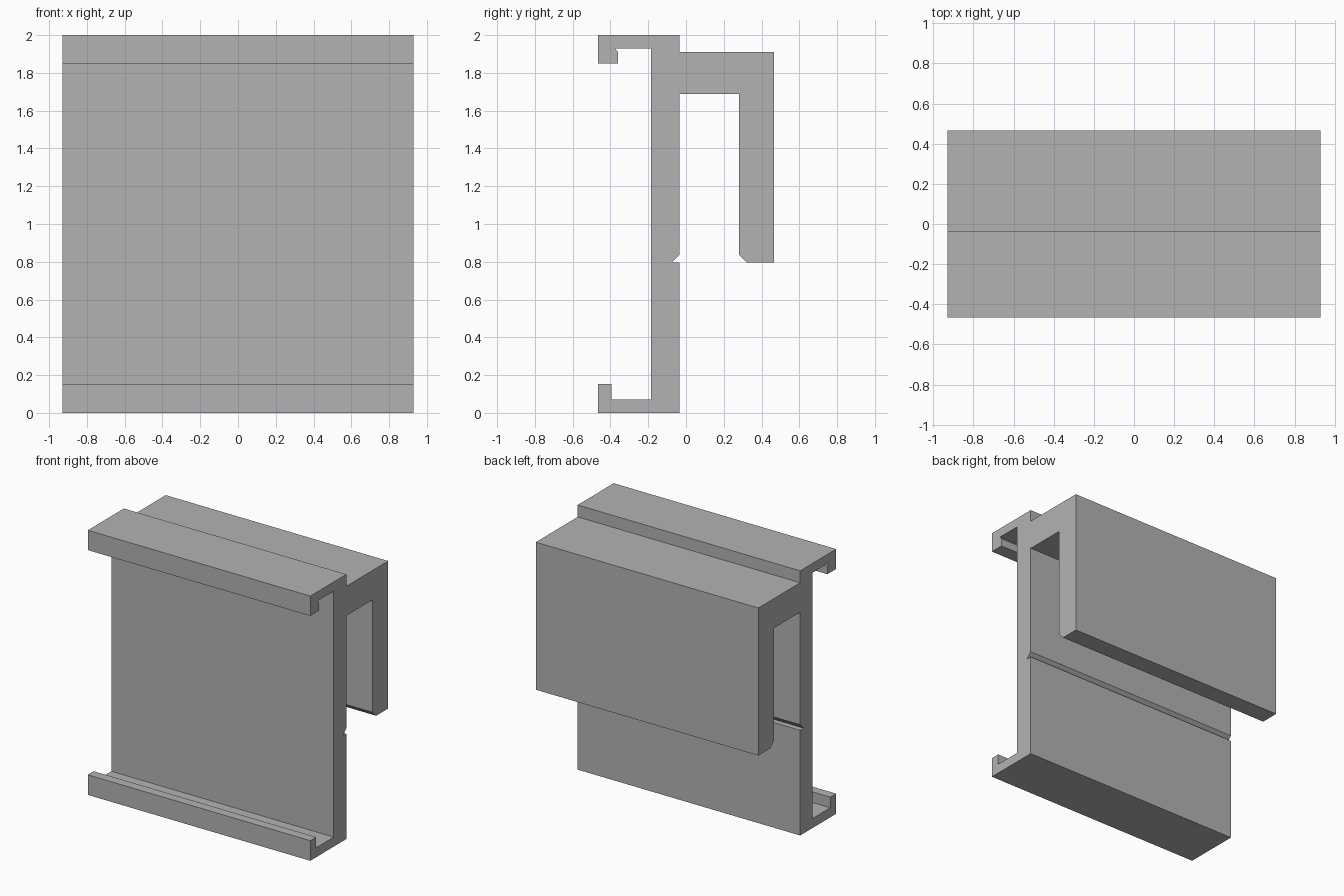
import bpy
import bmesh

cube = bpy.data.objects.get("Cube")
if cube:
    bpy.data.objects.remove(cube, do_unlink=True)

HALF_WIDTH = 0.93

# Plain grey material
grey = bpy.data.materials.new("grey plastic")
grey.use_nodes = True
colour = (0.45, 0.45, 0.45, 1)
grey.diffuse_color = colour
grey.node_tree.nodes["Principled BSDF"].inputs["Base Color"].default_value = colour

# Side outline (y, z), built section by section
lower_channel = [(-0.035, 0), (-0.465, 0), (-0.465, 0.152), (-0.395, 0.152),
                 (-0.395, 0.072), (-0.185, 0.072)]
upper_channel = [(-0.185, 1.93), (-0.375, 1.93), (-0.36, 1.91), (-0.36, 1.85),
                 (-0.465, 1.85), (-0.465, 2), (-0.035, 2)]
rear_hook = [(-0.035, 1.91), (0.465, 1.91), (0.465, 0.795), (0.322, 0.795),
             (0.28, 0.837), (0.28, 1.687), (-0.035, 1.687)]
back_notch = [(-0.035, 0.837), (-0.077, 0.795), (-0.035, 0.795)]
outline = lower_channel + upper_channel + rear_hook + back_notch

# Extrude the outline along the width
bm = bmesh.new()
side = bm.faces.new([bm.verts.new((-HALF_WIDTH, y, z)) for y, z in outline])
result = bmesh.ops.extrude_face_region(bm, geom=[side])
moved = [v for v in result["geom"] if isinstance(v, bmesh.types.BMVert)]
bmesh.ops.translate(bm, verts=moved, vec=(2 * HALF_WIDTH, 0, 0))
bmesh.ops.recalc_face_normals(bm, faces=bm.faces)

mesh = bpy.data.meshes.new("hanging_label_holder")
bm.to_mesh(mesh)
bm.free()
mesh.materials.append(grey)
holder = bpy.data.objects.new("hanging_label_holder", mesh)
bpy.context.collection.objects.link(holder)
